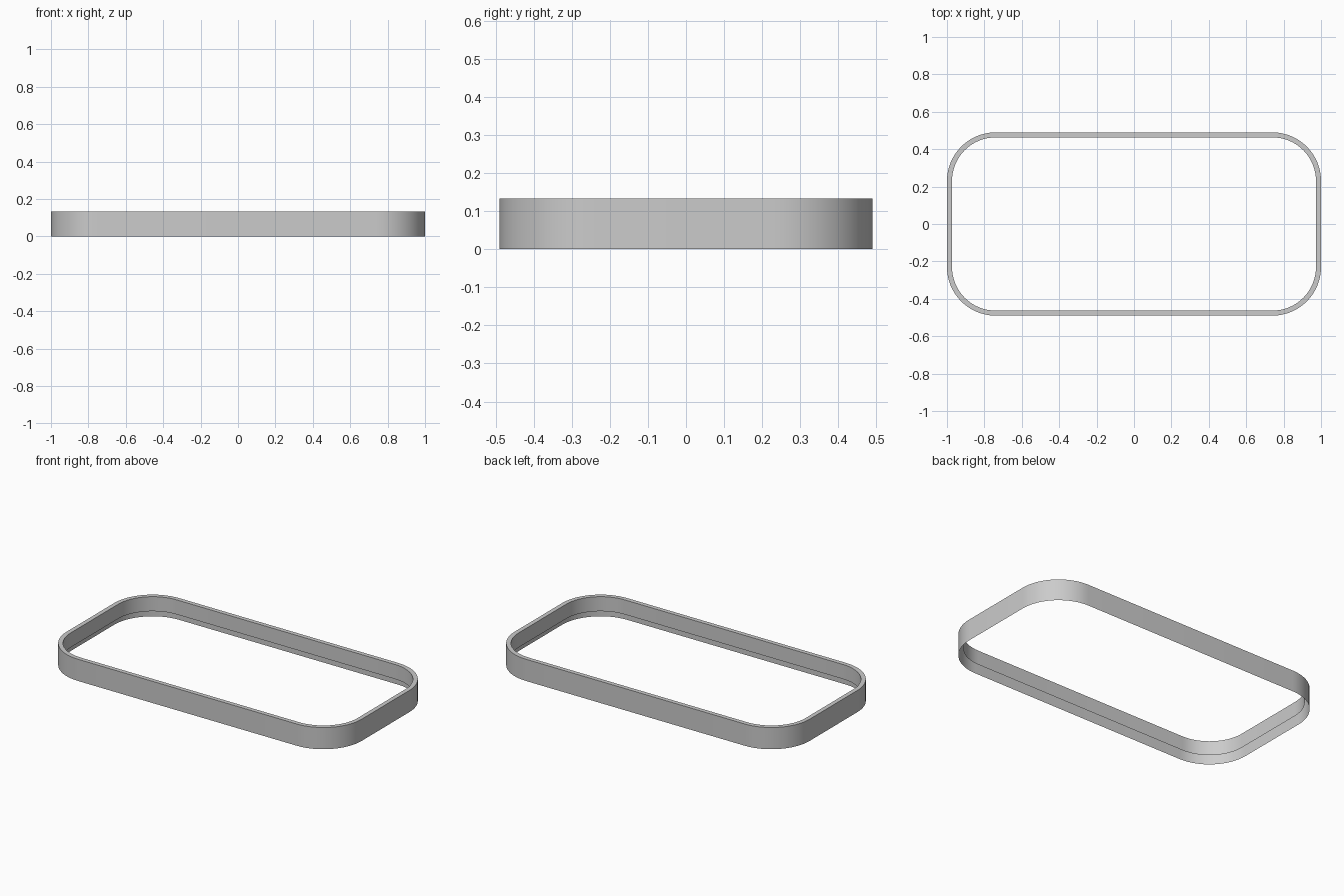
import bpy, bmesh, math

if "Cube" in bpy.data.objects:
    bpy.data.objects.remove(bpy.data.objects["Cube"])

HX, HY, R = 1.0, 0.49, 0.26   # outer half sizes and corner radius
SEG = 16                      # segments per corner


def outline(inset):
    """Rounded rectangle, inset from the outer wall."""
    r = R - inset
    pts = []
    for k, (sx, sy) in enumerate([(1, 1), (-1, 1), (-1, -1), (1, -1)]):
        for i in range(SEG + 1):
            a = math.pi / 2 * (k + i / SEG)
            pts.append((sx * (HX - R) + r * math.cos(a),
                        sy * (HY - R) + r * math.sin(a)))
    return pts


# Cross-section (inset, height): outer skirt, flat rim, shorter inner lip
profile = [(0, 0), (0, 0.133), (0.027, 0.133), (0.027, 0.044)]

# Sweep the section around the rounded rectangle
bm = bmesh.new()
rings = [[bm.verts.new((x, y, z)) for x, y in outline(d)] for d, z in profile]
n = len(rings[0])
for a, b in zip(rings, rings[1:]):
    for i in range(n):
        j = (i + 1) % n
        bm.faces.new((a[i], a[j], b[j], b[i]))

mesh = bpy.data.meshes.new("rim_band")
bm.to_mesh(mesh)
bm.free()
band = bpy.data.objects.new("rim_band", mesh)
bpy.context.collection.objects.link(band)
bpy.context.view_layer.objects.active = band
band.select_set(True)
bpy.ops.object.shade_smooth_by_angle(angle=math.radians(30))
